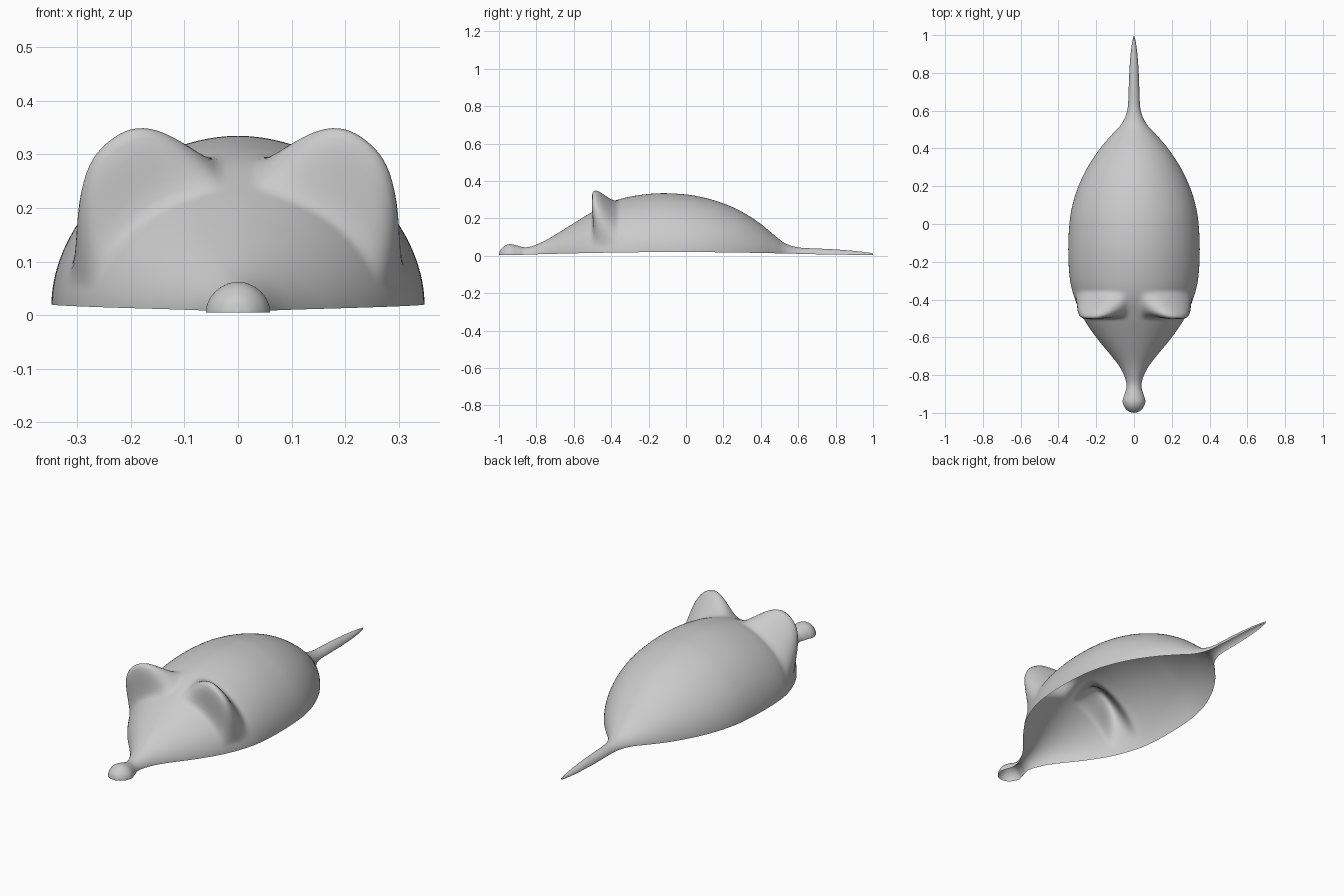
import bpy, bmesh, math

if "Cube" in bpy.data.objects:
    bpy.data.objects.remove(bpy.data.objects["Cube"])

# Stations along the body: y, half width, top height
STATIONS = [
    (-1.0, 0.0, 0.006), (-0.995, 0.022, 0.026), (-0.98, 0.042, 0.045), (-0.96, 0.055, 0.058),
    (-0.935, 0.06, 0.062), (-0.90, 0.05, 0.054), (-0.87, 0.041, 0.046), (-0.84, 0.041, 0.047),
    (-0.80, 0.053, 0.06), (-0.75, 0.08, 0.083), (-0.70, 0.118, 0.112), (-0.60, 0.20, 0.174),
    (-0.50, 0.267, 0.235), (-0.40, 0.312, 0.287), (-0.30, 0.338, 0.316), (-0.15, 0.348, 0.334),
    (0.0, 0.342, 0.328), (0.10, 0.326, 0.31), (0.20, 0.294, 0.28), (0.30, 0.246, 0.235),
    (0.40, 0.18, 0.17), (0.47, 0.12, 0.112), (0.53, 0.066, 0.067), (0.60, 0.036, 0.045),
    (0.70, 0.029, 0.039), (0.80, 0.025, 0.034), (0.90, 0.018, 0.026), (0.97, 0.008, 0.018),
    (1.0, 0.0, 0.013)]
SUB, SIDES = 10, 80


def slope(i, c):
    a, b = STATIONS[max(i - 1, 0)], STATIONS[min(i + 1, len(STATIONS) - 1)]
    return (b[c] - a[c]) / (b[0] - a[0])


def sample(i, t, c):
    """Smooth curve through the stations."""
    a, b = STATIONS[i], STATIONS[i + 1]
    d = b[0] - a[0]
    return ((2*t**3 - 3*t*t + 1) * a[c] + (t**3 - 2*t*t + t) * d * slope(i, c)
            + (3*t*t - 2*t**3) * b[c] + (t**3 - t*t) * d * slope(i + 1, c))


def base_z(y):
    return 0.006 + 0.014 * max(0.0, math.cos((y + 0.05) * 1.9)) if abs(y) < 0.87 else 0.005


def ear_push(angle, y):
    """Strength of the pull that raises the ear out of the skin."""
    u = (angle - math.radians(47)) / math.radians(37)
    v = (y + 0.435) / (0.085 if y > -0.435 else 0.075)
    u, v = min(abs(u), 1), min(abs(v), 1)
    return (1 - u**2.6) ** 1.5 * (0.5 + 0.5 * math.cos(math.pi * v)) ** 1.1


rows = []
for i in range(len(STATIONS) - 1):
    for k in range(SUB):
        t = k / SUB
        y = STATIONS[i][0] + t * (STATIONS[i + 1][0] - STATIONS[i][0])
        rows.append((y, max(sample(i, t, 1), 0.0005), sample(i, t, 2)))
rows.append((1.0, 0.0005, 0.013))

# Open-bottomed body skin, with nose, tail and hollow ears in one piece
bm = bmesh.new()
grid = []
for y, w, h in rows:
    z0 = base_z(y)
    ring = []
    for j in range(SIDES + 1):
        a = math.pi * j / SIDES
        c, s = math.cos(a), max(math.sin(a), 0.0)
        side = 1 if c >= 0 else -1
        x = side * w * abs(c) ** 1.06
        z = z0 + max(h - z0, 0.001) * s ** 1.06
        e = ear_push(min(a, math.pi - a), y)
        ring.append(bm.verts.new((x + side * 0.04 * e, y - 0.06 * e, z + 0.125 * e)))
    grid.append(ring)
for r0, r1 in zip(grid, grid[1:]):
    for j in range(SIDES):
        bm.faces.new((r0[j], r1[j], r1[j + 1], r0[j + 1]))
bmesh.ops.recalc_face_normals(bm, faces=bm.faces)
bm.normal_update()
if sum(f.normal.z * f.calc_area() for f in bm.faces) < 0:
    bmesh.ops.reverse_faces(bm, faces=bm.faces)
for f in bm.faces:
    f.smooth = True

mesh = bpy.data.meshes.new("mouse_body")
bm.to_mesh(mesh)
bm.free()
body = bpy.data.objects.new("mouse_body", mesh)
bpy.context.collection.objects.link(body)

# Plain grey skin
grey = bpy.data.materials.new("light_grey")
grey.diffuse_color = (0.6, 0.6, 0.6, 1)
grey.use_nodes = True
grey.node_tree.nodes["Principled BSDF"].inputs["Base Color"].default_value = grey.diffuse_color
mesh.materials.append(grey)
